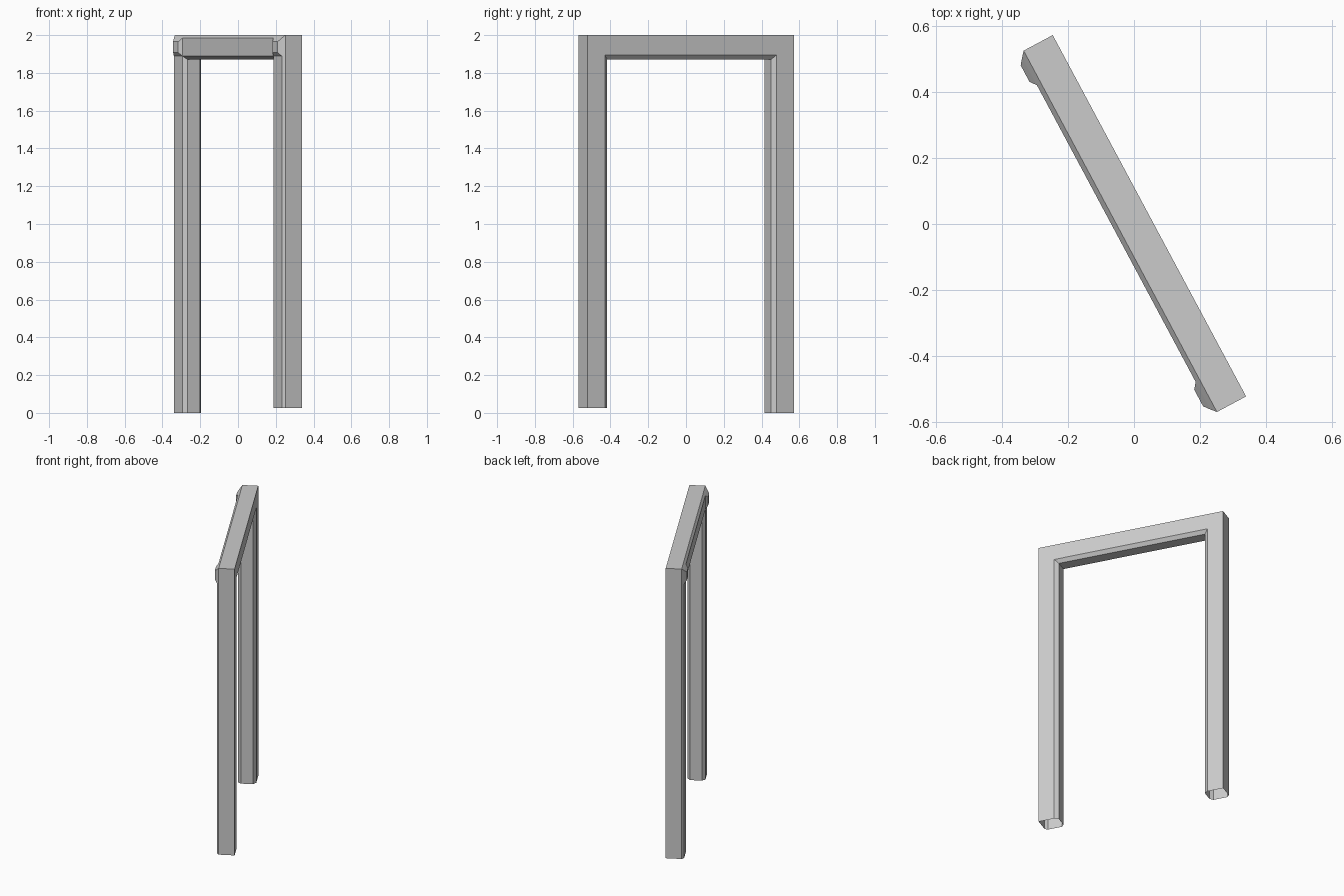
import bpy, bmesh
from math import radians
from mathutils import Matrix

cube = bpy.data.objects.get("Cube")
if cube:
    bpy.data.objects.remove(cube, do_unlink=True)

paint = bpy.data.materials.new("light_grey")
paint.use_nodes = True
GREY = (0.6, 0.6, 0.6, 1)
paint.diffuse_color = GREY
paint.node_tree.nodes["Principled BSDF"].inputs["Base Color"].default_value = GREY

HALF, TOP = 0.621, 2.0
TURN = Matrix.Rotation(radians(-61.85), 4, "Z")


def finish(name, bm):
    bmesh.ops.recalc_face_normals(bm, faces=bm.faces)
    bm.transform(TURN)
    mesh = bpy.data.meshes.new(name)
    bm.to_mesh(mesh)
    bm.free()
    mesh.materials.append(paint)
    obj = bpy.data.objects.new(name, mesh)
    bpy.context.collection.objects.link(obj)
    return obj


# Door frame: chamfered section (distance in from outer edge, depth), swept with mitres
section = [(0, 0.053), (0, -0.047), (0.016, -0.061), (0.111, -0.061),
           (0.129, -0.041), (0.129, 0.035), (0.105, 0.053)]
bm = bmesh.new()
rings = []
for side, foot in ((-1, 0.0), (-1, None), (1, None), (1, 0.025)):
    rings.append([bm.verts.new((side * (HALF - d), y, TOP - d if foot is None else foot))
                  for d, y in section])
for a, b in zip(rings, rings[1:]):
    for i in range(len(section)):
        j = (i + 1) % len(section)
        bm.faces.new((a[i], a[j], b[j], b[i]))
finish("door_frame", bm)

# Raised corner blocks: square plates with sloped edges
for name, side in (("corner_block_right", -1), ("corner_block_left", 1)):
    bm = bmesh.new()
    loops = []
    for near, far, y in ((0.016, 0.111, -0.061), (0.035, 0.092, -0.076)):
        loops.append([bm.verts.new((side * (HALF - d), y, TOP - h))
                      for d, h in ((near, near), (far, near), (far, far), (near, far))])
    for i in range(4):
        j = (i + 1) % 4
        bm.faces.new((loops[0][i], loops[0][j], loops[1][j], loops[1][i]))
    bm.faces.new(loops[0])
    bm.faces.new(loops[1])
    finish(name, bm)
